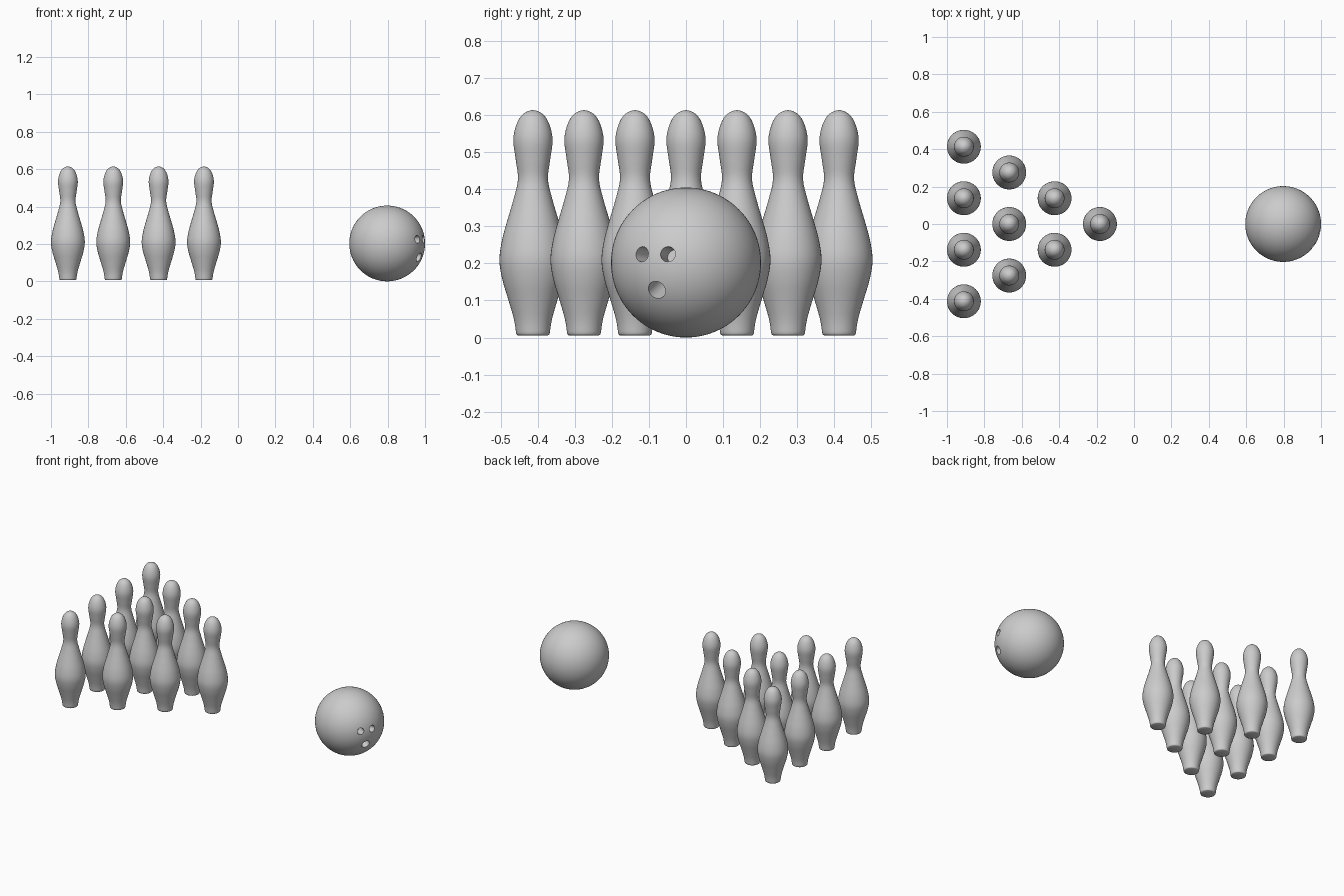
import bpy, bmesh, math
from mathutils import Vector

if "Cube" in bpy.data.objects:
    bpy.data.objects.remove(bpy.data.objects["Cube"])

# pin profile: (radius, height)
PROFILE = [(0.0455, 0.012), (0.0515, 0.05), (0.067, 0.104), (0.083, 0.158), (0.0905, 0.21),
           (0.083, 0.265), (0.068, 0.32), (0.0525, 0.373), (0.0405, 0.427), (0.0465, 0.48),
           (0.053, 0.533), (0.0445, 0.575), (0.027, 0.603)]
BASE_Z, TOP_Z, SIDES, SUB = 0.006, 0.614, 48, 4


def smooth_profile(pts):
    """Catmull-Rom through the profile points."""
    out = []
    p = [pts[0]] + pts + [(0.0, TOP_Z), (-0.027, 0.603)]
    for a, b, c, d in zip(p, p[1:], p[2:], p[3:]):
        for i in range(SUB):
            t = i / SUB
            out.append(tuple(0.5 * (2 * b[k] + (c[k] - a[k]) * t
                       + (2 * a[k] - 5 * b[k] + 4 * c[k] - d[k]) * t * t
                       + (3 * b[k] - a[k] - 3 * c[k] + d[k]) * t ** 3) for k in (0, 1)))
    return out


def pin_mesh():
    bm = bmesh.new()
    rings = []
    for r, z in [(0.041, BASE_Z), (0.044, 0.008)] + smooth_profile(PROFILE):
        rings.append([bm.verts.new((r * math.cos(2 * math.pi * i / SIDES),
                                    r * math.sin(2 * math.pi * i / SIDES), z))
                      for i in range(SIDES)])
    for lo, hi in zip(rings, rings[1:]):
        for i in range(SIDES):
            j = (i + 1) % SIDES
            bm.faces.new((lo[i], lo[j], hi[j], hi[i]))
    bm.faces.new(rings[0][::-1])
    tip = bm.verts.new((0, 0, TOP_Z))
    for i in range(SIDES):
        bm.faces.new((rings[-1][i], rings[-1][(i + 1) % SIDES], tip))
    mesh = bpy.data.meshes.new("pin")
    bm.to_mesh(mesh)
    bm.free()
    return mesh


def smooth(obj, angle=40):
    bpy.ops.object.select_all(action='DESELECT')
    obj.select_set(True)
    bpy.context.view_layer.objects.active = obj
    bpy.ops.object.shade_smooth_by_angle(angle=math.radians(angle))


# ten pins in a triangle, head pin towards the ball
mesh = pin_mesh()
for row in range(4):
    for k in range(row + 1):
        pin = bpy.data.objects.new(f"pin_{row + 1}_{k + 1}", mesh)
        pin.location = (-0.182 - row * 0.2425, (k - row / 2) * 0.2755, 0)
        bpy.context.collection.objects.link(pin)
        if row == k == 0:
            smooth(pin)

# ball
R = 0.2025
centre = Vector((1 - R, 0, R))
bpy.ops.mesh.primitive_uv_sphere_add(segments=96, ring_count=48, radius=R, location=centre)
ball = bpy.context.object
ball.name = "ball"

# finger and thumb holes drilled towards the centre
for name, y, z, r in (("finger_hole_1", -0.119, 0.225, 0.0205),
                      ("finger_hole_2", -0.049, 0.225, 0.0205),
                      ("thumb_hole", -0.079, 0.128, 0.025)):
    dy, dz = y, z - R
    n = Vector((math.sqrt(R * R - dy * dy - dz * dz), dy, dz)).normalized()
    depth = 0.08
    bpy.ops.mesh.primitive_cylinder_add(vertices=32, radius=r, depth=2 * depth, location=centre + n * R,
                                        rotation=n.to_track_quat('Z', 'Y').to_euler())
    cutter = bpy.context.object
    cutter.name = name + "_cutter"
    mod = ball.modifiers.new(name, 'BOOLEAN')
    mod.operation, mod.solver, mod.object = 'DIFFERENCE', 'EXACT', cutter
    bpy.context.view_layer.objects.active = ball
    bpy.ops.object.modifier_apply(modifier=name)
    bpy.data.objects.remove(cutter)
smooth(ball, 30)
